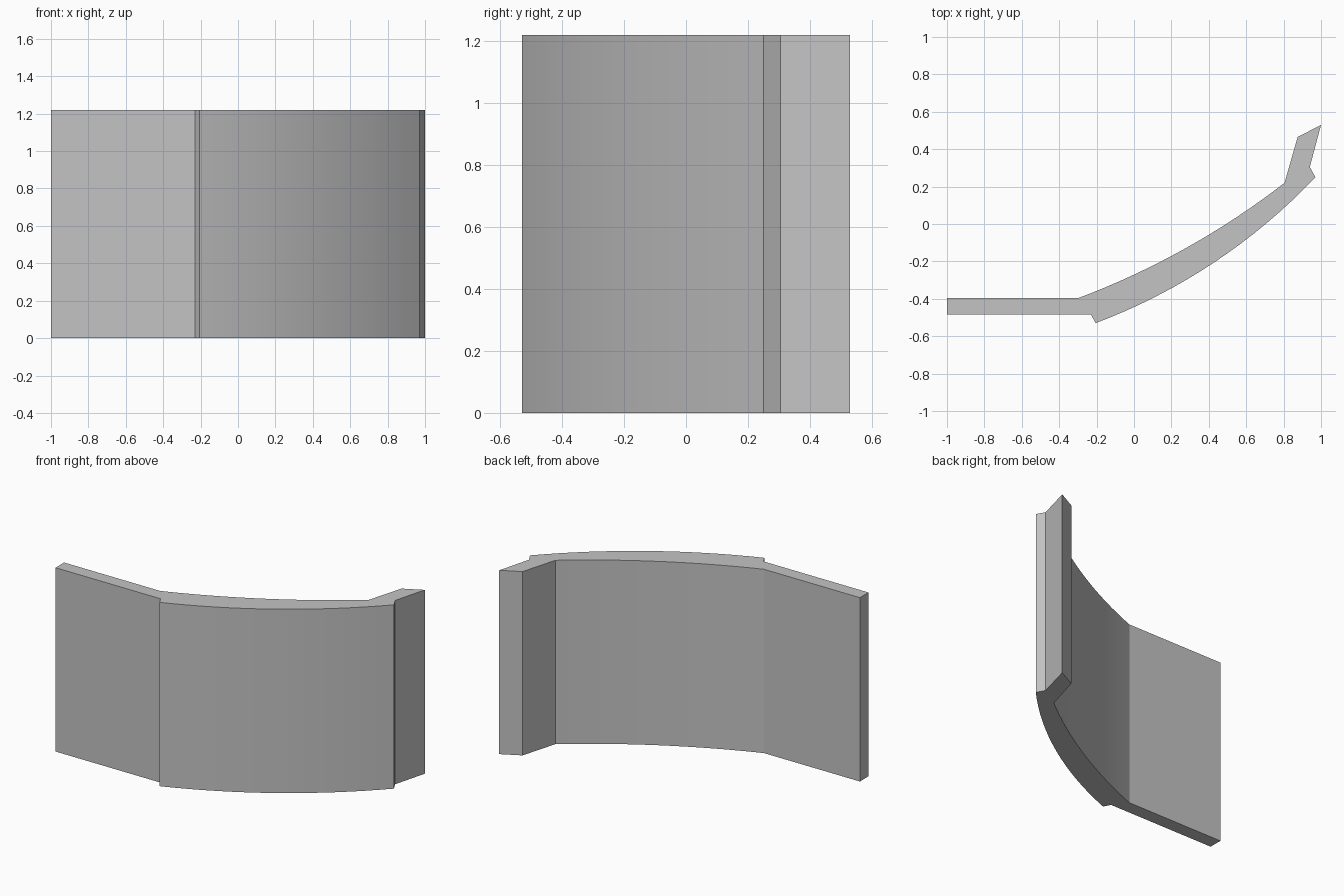
import bpy, bmesh, math
from mathutils import Vector

cube = bpy.data.objects.get("Cube")
if cube:
    bpy.data.objects.remove(cube, do_unlink=True)

HEIGHT = 1.22
SEGMENTS = 16


def arc(start, end, sagitta):
    """Points on a circular arc bulging to the right of start -> end."""
    a, b = Vector(start), Vector(end)
    chord = b - a
    along = chord.normalized()
    right = Vector((along.y, -along.x))
    radius = chord.length ** 2 / (8 * sagitta) + sagitta / 2
    centre = (a + b) / 2 - right * (radius - sagitta)
    half = math.asin(chord.length / 2 / radius)
    points = []
    for i in range(SEGMENTS + 1):
        t = half * (2 * i / SEGMENTS - 1)
        points.append(centre + right * radius * math.cos(t) + along * radius * math.sin(t))
    return points


# Plan outline: flat flange, curved outer face, hooked lip, curved inner face
outline = [Vector((-1, -0.395)), Vector((-1, -0.485)), Vector((-0.23, -0.485))]
outline += arc((-0.205, -0.53), (0.97, 0.25), 0.08)
outline += [Vector((0.94, 0.305)), Vector((1, 0.53)), Vector((0.875, 0.465))]
outline += reversed(arc((-0.295, -0.395), (0.805, 0.22), 0.047))

# Extrude the outline upwards into the panel
bm = bmesh.new()
base = bm.faces.new([bm.verts.new((p.x, p.y, 0)) for p in outline])
top = bmesh.ops.extrude_face_region(bm, geom=[base], use_keep_orig=True)["geom"]
bmesh.ops.translate(bm, vec=(0, 0, HEIGHT),
                    verts=[v for v in top if isinstance(v, bmesh.types.BMVert)])
bmesh.ops.recalc_face_normals(bm, faces=bm.faces)
mesh = bpy.data.meshes.new("curved_panel")
bm.to_mesh(mesh)
bm.free()
panel = bpy.data.objects.new("curved_panel", mesh)
bpy.context.collection.objects.link(panel)

# Plain grey finish
grey = bpy.data.materials.new("light_grey")
grey.use_nodes = True
colour = (0.55, 0.55, 0.55, 1)
grey.diffuse_color = colour
grey.node_tree.nodes["Principled BSDF"].inputs["Base Color"].default_value = colour
mesh.materials.append(grey)

# Smooth the curved faces, keep the corners crisp
bpy.ops.object.select_all(action="DESELECT")
panel.select_set(True)
bpy.context.view_layer.objects.active = panel
bpy.ops.object.shade_smooth_by_angle(angle=math.radians(15))
